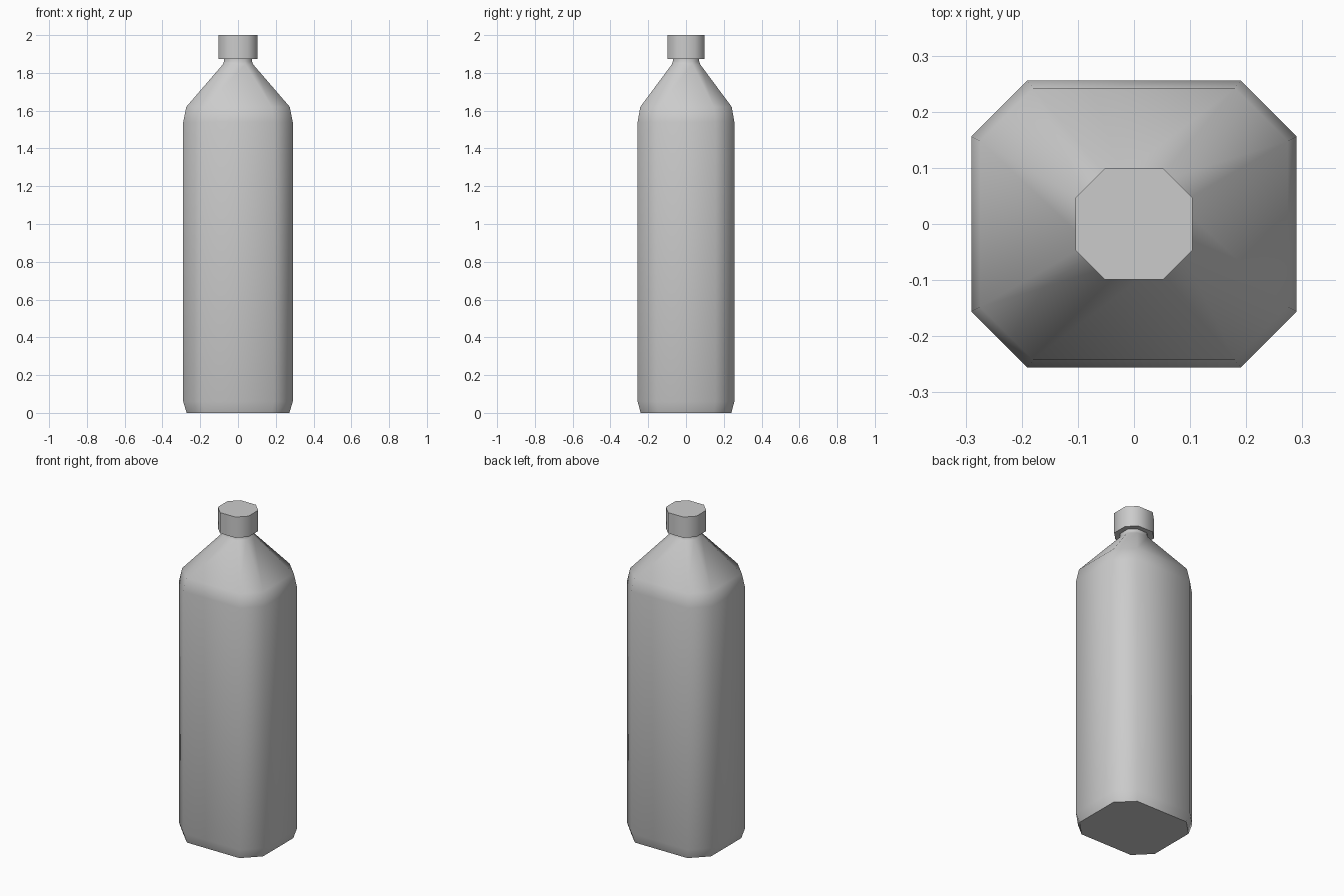
import bpy
import bmesh
import math

cube = bpy.data.objects.get("Cube")
if cube:
    bpy.data.objects.remove(cube, do_unlink=True)

grey = bpy.data.materials.new("plain_grey")
grey.use_nodes = True
colour = (0.6, 0.6, 0.6, 1)
grey.diffuse_color = colour
grey.node_tree.nodes["Principled BSDF"].inputs["Base Color"].default_value = colour


def octagon(hx, hy, cut):
    """Rectangle with cut corners, counter-clockwise."""
    return [(hx, cut - hy), (hx, hy - cut), (hx - cut, hy), (cut - hx, hy),
            (-hx, hy - cut), (-hx, cut - hy), (cut - hx, -hy), (hx - cut, -hy)]


def loft(name, sections):
    """Skin a stack of (z, half x, half y, corner cut) sections and cap the ends."""
    bm = bmesh.new()
    rings = [[bm.verts.new((x, y, z)) for x, y in octagon(hx, hy, cut)]
             for z, hx, hy, cut in sections]
    for low, high in zip(rings, rings[1:]):
        for i in range(8):
            j = (i + 1) % 8
            bm.faces.new((low[i], low[j], high[j], high[i]))
    bm.faces.new(rings[0][::-1])
    bm.faces.new(rings[-1])
    mesh = bpy.data.meshes.new(name)
    bm.to_mesh(mesh)
    bm.free()
    mesh.materials.append(grey)
    ob = bpy.data.objects.new(name, mesh)
    bpy.context.collection.objects.link(ob)
    bpy.ops.object.select_all(action='DESELECT')
    ob.select_set(True)
    bpy.context.view_layer.objects.active = ob
    bpy.ops.object.shade_smooth_by_angle(angle=math.radians(60))
    return ob


# Body with tapered foot, sloped shoulder and short neck
loft("bottle_body", [
    (0.0, 0.272, 0.24, 0.094),
    (0.06, 0.29, 0.256, 0.1),
    (1.54, 0.29, 0.256, 0.1),
    (1.62, 0.274, 0.242, 0.094),
    (1.845, 0.08, 0.075, 0.04),
    (1.86, 0.074, 0.07, 0.038),
    (1.88, 0.074, 0.07, 0.038),
])

# Screw cap
loft("cap", [
    (1.873, 0.104, 0.099, 0.052),
    (2.0, 0.104, 0.099, 0.052),
])
